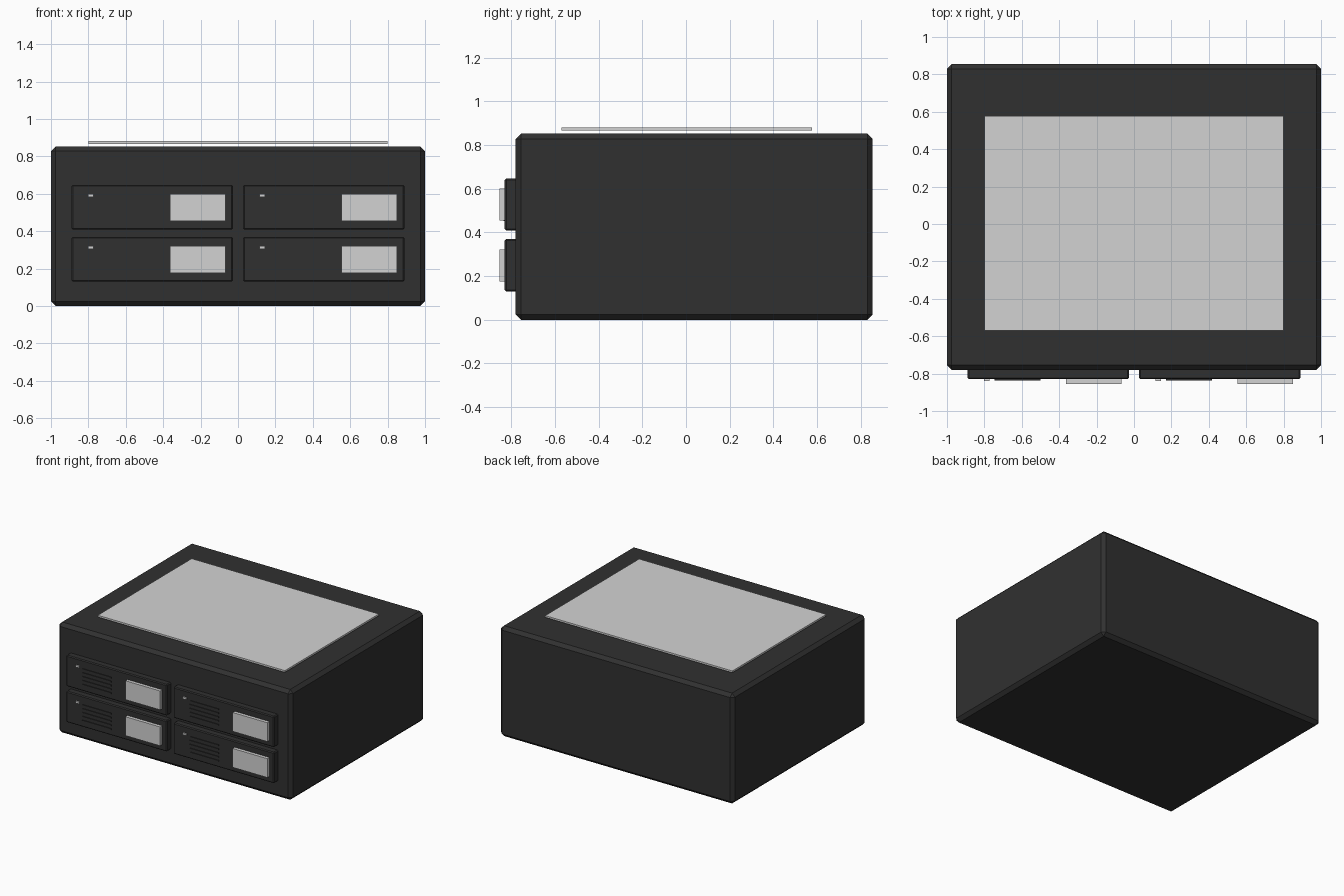
import bpy

default = bpy.data.objects.get("Cube")
if default:
    bpy.data.objects.remove(default, do_unlink=True)


def make_material(name, colour):
    mat = bpy.data.materials.new(name)
    mat.use_nodes = True
    mat.diffuse_color = colour
    mat.node_tree.nodes["Principled BSDF"].inputs["Base Color"].default_value = colour
    return mat


CHARCOAL = make_material("charcoal", (0.03, 0.03, 0.03, 1))
LIGHT_GREY = make_material("light grey", (0.65, 0.65, 0.65, 1))


def box(name, x, y, z, mat, bevel=0):
    """Box spanning the given (low, high) ranges, with optional chamfered edges."""
    spans = (x, y, z)
    bpy.ops.mesh.primitive_cube_add(size=1, location=[(a + b) / 2 for a, b in spans])
    obj = bpy.context.object
    obj.name = name
    obj.scale = [b - a for a, b in spans]
    bpy.ops.object.transform_apply(location=False, rotation=False, scale=True)
    obj.data.materials.append(mat)
    if bevel:
        mod = obj.modifiers.new("chamfer", 'BEVEL')
        mod.width = bevel
        mod.segments = 1
    return obj


# Main case and the thin panel floating over its lid
box("case", (-1, 1), (-0.78, 0.855), (0, 0.853), CHARCOAL, 0.025)
box("top_panel", (-0.8, 0.8), (-0.57, 0.577), (0.867, 0.881), LIGHT_GREY)

# Four drive bays, each with a handle, an indicator and vent slats
FACE = -0.83
for side, x in (("right", -0.89), ("left", 0.027)):
    for level, z in (("lower", 0.13), ("upper", 0.408)):
        tag = f"{level}_{side}"
        box(f"bay_{tag}", (x, x + 0.862), (FACE, -0.77), (z, z + 0.24), CHARCOAL, 0.007)
        box(f"handle_{tag}", (x + 0.526, x + 0.823), (-0.855, FACE + 0.005),
            (z + 0.046, z + 0.192), LIGHT_GREY)
        box(f"indicator_{tag}", (x + 0.087, x + 0.117), (-0.84, FACE + 0.005),
            (z + 0.175, z + 0.19), LIGHT_GREY)
        for i in range(5):
            low = z + 0.045 + i * 0.03
            box(f"vent_slat_{tag}_{i + 1}", (x + 0.143, x + 0.39),
                (-0.836, FACE + 0.005), (low, low + 0.01), CHARCOAL)
